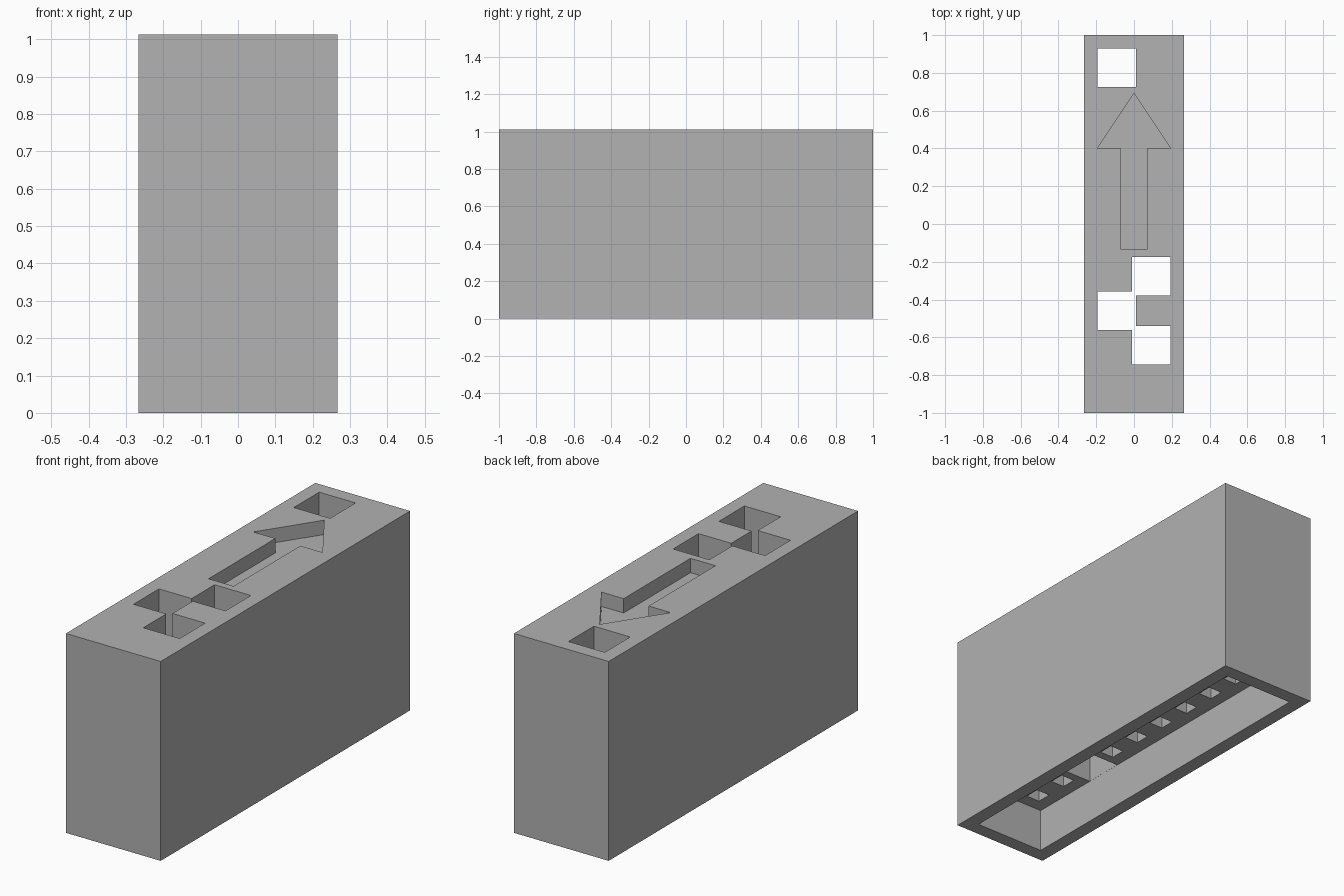
import bpy, bmesh
from mathutils import Matrix, Vector

cube = bpy.data.objects.get("Cube")
if cube:
    bpy.data.objects.remove(cube, do_unlink=True)

# Main sizes
HALF_X, HALF_Y, HEIGHT = 0.266, 1.0, 1.012
PITCH = 0.1836           # spacing of the two-by-ten cell grid
HOLE = 0.204             # width of a window hole
PIN = 0.075              # width of a pin socket
FLOOR = 0.22             # underside of the block inside the skirt
PIN_TOP = 0.87
ARROW_DEPTH = 0.073
COLUMNS, ROWS = (-1, 1), range(10)
WINDOWS = [(-1, 2), (-1, 9), (1, 1), (1, 3)]

grey = bpy.data.materials.new("plain_grey")
grey.use_nodes = True
colour = (0.445, 0.445, 0.445, 1)
grey.diffuse_color = colour
grey.node_tree.nodes["Principled BSDF"].inputs["Base Color"].default_value = colour


def finish(bm, name):
    bmesh.ops.recalc_face_normals(bm, faces=bm.faces)
    mesh = bpy.data.meshes.new(name)
    bm.to_mesh(mesh)
    bm.free()
    mesh.materials.append(grey)
    obj = bpy.data.objects.new(name, mesh)
    bpy.context.collection.objects.link(obj)
    return obj


def boxes(name, centres, size_x, size_y, low, high):
    """One object holding a box at every (x, y) centre."""
    bm = bmesh.new()
    for x, y in centres:
        place = Matrix.Translation((x, y, (low + high) / 2))
        scale = Matrix.Diagonal((size_x, size_y, high - low, 1))
        bmesh.ops.create_cube(bm, size=1, matrix=place @ scale)
    return finish(bm, name)


def prism(name, outline, low, high):
    bm = bmesh.new()
    face = bm.faces.new([bm.verts.new((x, y, low)) for x, y in outline])
    top = bmesh.ops.extrude_face_region(bm, geom=[face])["geom"]
    verts = [v for v in top if isinstance(v, bmesh.types.BMVert)]
    bmesh.ops.translate(bm, verts=verts, vec=Vector((0, 0, high - low)))
    return finish(bm, name)


def cut(target, cutter):
    mod = target.modifiers.new("cut", "BOOLEAN")
    mod.operation, mod.solver, mod.object = "DIFFERENCE", "EXACT", cutter
    graph = bpy.context.evaluated_depsgraph_get()
    mesh = bpy.data.meshes.new_from_object(target.evaluated_get(graph))
    target.modifiers.clear()
    target.data = mesh
    bpy.data.objects.remove(cutter, do_unlink=True)


def cell(column, row):
    return column * PITCH / 2, (row - 4.5) * PITCH


# Solid housing with a hollow skirt underneath
housing = boxes("housing", [(0, 0)], HALF_X * 2, HALF_Y * 2, 0, HEIGHT)
cut(housing, boxes("skirt_cutter", [(0, 0)], PITCH + HOLE + 0.001,
                   PITCH * 9 + HOLE + 0.001, -0.1, FLOOR))

# Windows running right through, one column at a time
for column in COLUMNS:
    spots = [cell(c, r) for c, r in WINDOWS if c == column]
    cut(housing, boxes("window_cutter", spots, HOLE, HOLE, FLOOR / 2, HEIGHT + 0.1))

# Blind pin sockets in every other cell
sockets = [cell(c, r) for c in COLUMNS for r in ROWS if (c, r) not in WINDOWS]
cut(housing, boxes("socket_cutter", sockets, PIN, PIN, FLOOR / 2, PIN_TOP))

# Recessed direction arrow on top
half = [(0.07, -0.136), (0.07, 0.4), (0.194, 0.4)]
outline = half + [(0, 0.692)] + [(-x, y) for x, y in reversed(half)]
cut(housing, prism("arrow_cutter", outline, HEIGHT - ARROW_DEPTH, HEIGHT + 0.1))
housing.data.name = "housing"
